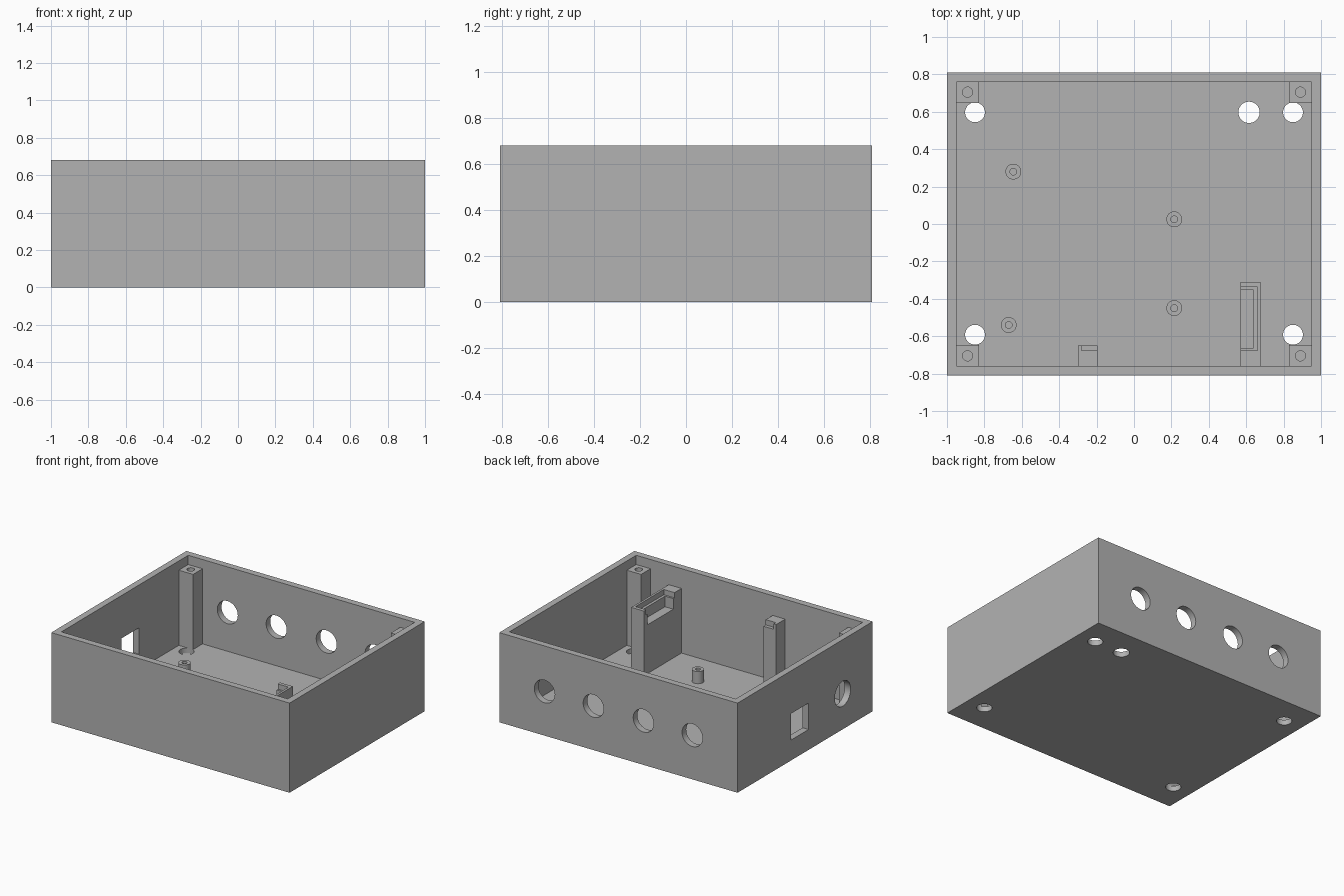
import bpy
import math
from mathutils import Vector

cube = bpy.data.objects.get("Cube")
if cube:
    bpy.data.objects.remove(cube, do_unlink=True)

GREY = (0.45, 0.45, 0.45, 1)
grey = bpy.data.materials.new("plain grey")
grey.use_nodes = True
grey.diffuse_color = GREY
grey.node_tree.nodes["Principled BSDF"].inputs["Base Color"].default_value = GREY

W, D, H = 1.0, 0.81, 0.68      # half width, half depth, height
WALL, FLOOR = 0.05, 0.04
IX, IY = W - WALL, D - WALL    # inner half sizes
BASE = FLOOR - 0.01            # parts sink slightly into the floor
CLIP_TOP, LEDGE = 0.53, 0.49


def box(name, lo, hi):
    """Box between two opposite corners."""
    lo, hi = Vector(lo), Vector(hi)
    bpy.ops.mesh.primitive_cube_add(size=1)
    ob = bpy.context.object
    ob.name = name
    for v in ob.data.vertices:
        v.co = (lo + hi) / 2 + v.co * (hi - lo)
    ob.data.materials.append(grey)
    return ob


def rod(name, centre, radius, length, axis="Z"):
    """Cylinder about its centre, along one axis."""
    turn = {"X": (0, math.pi / 2, 0), "Y": (math.pi / 2, 0, 0), "Z": (0, 0, 0)}[axis]
    bpy.ops.mesh.primitive_cylinder_add(vertices=48, radius=radius, depth=length,
                                        location=centre, rotation=turn)
    ob = bpy.context.object
    ob.name = name
    ob.data.materials.append(grey)
    return ob


def cut(ob, cutters):
    """Subtract each cutter, then discard it."""
    for c in cutters:
        c.hide_render = True
        mod = ob.modifiers.new("cut", "BOOLEAN")
        mod.operation, mod.solver, mod.object = "DIFFERENCE", "EXACT", c
        bpy.ops.object.select_all(action="DESELECT")
        ob.select_set(True)
        bpy.context.view_layer.objects.active = ob
        bpy.ops.object.modifier_apply(modifier=mod.name)
        bpy.data.objects.remove(c, do_unlink=True)
    bpy.ops.object.shade_smooth_by_angle(angle=math.radians(30))


# Open tray with cable holes, a side window and floor mounting holes
shell = box("enclosure_shell", (-W, -D, 0), (W, D, H))
cutters = [box("cavity", (-IX, -IY, FLOOR), (IX, IY, H + 0.1))]
for x in (-0.62, -0.21, 0.21, 0.62):
    cutters.append(rod("back_hole", (x, D, 0.335), 0.086, 0.3, "Y"))
cutters.append(rod("side_hole", (-W, -0.45, 0.27), 0.095, 0.3, "X"))
cutters.append(box("side_window", (-W - 0.1, -0.04, 0.155), (-W + 0.1, 0.17, 0.355)))
for x in (-0.85, 0.85):
    for y in (-0.592, 0.597):
        cutters.append(rod("floor_hole", (x, y, 0), 0.053, 0.3))
cutters.append(rod("cable_hole", (0.615, 0.597, 0), 0.057, 0.3))
cut(shell, cutters)

# Corner screw posts, set below the rim
POST_TOP = 0.61
for sx, side in ((-1, "right"), (1, "left")):
    for sy, end in ((-1, "front"), (1, "back")):
        post = box(f"{end}_{side}_post", (sx * 0.83, sy * 0.647, BASE),
                   (sx * (IX + 0.01), sy * (IY + 0.01), POST_TOP))
        # Mirrored corners flip the winding, so restore outward normals
        if sx * sy < 0:
            post.data.flip_normals()
        cut(post, [rod("screw_hole", (sx * 0.89, sy * 0.705, POST_TOP), 0.027, 0.3)])

# Hollow circuit board standoffs
STAND_TOP = 0.132
for i, (x, y) in enumerate(((-0.645, 0.28), (0.215, 0.025), (0.215, -0.45), (-0.67, -0.54))):
    stand = rod(f"standoff_{i + 1}", (x, y, (BASE + STAND_TOP) / 2), 0.042, STAND_TOP - BASE)
    cut(stand, [rod("pilot_hole", (x, y, STAND_TOP), 0.018, 0.16)])

# Wide bracket with a stepped pocket open towards the middle
bracket = box("wide_bracket", (0.57, -IY - 0.01, BASE), (0.677, -0.31, CLIP_TOP))
cut(bracket, [
    box("upper_recess", (0.5, -0.677, LEDGE), (0.66, -0.337, 0.6)),
    box("lower_pocket", (0.5, -0.662, 0.41), (0.64, -0.352, 0.55)),
])

# Narrow bracket with a notched ledge
clip = box("narrow_bracket", (-0.3, -IY - 0.01, BASE), (-0.195, -0.65, CLIP_TOP))
cut(clip, [box("ledge_notch", (-0.28, -0.677, LEDGE), (-0.1, -0.6, 0.6))])
